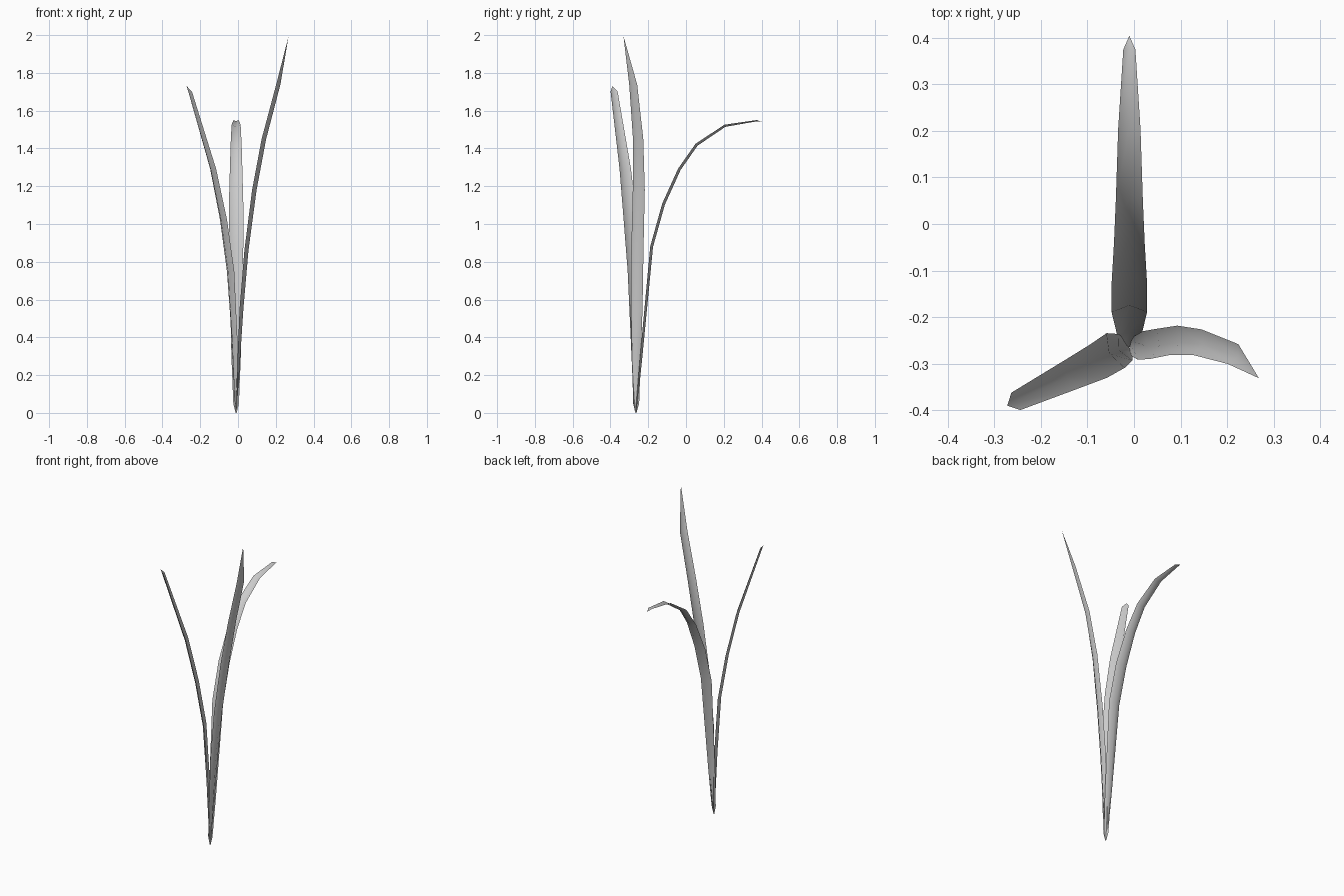
import bpy
from math import cos, sin, radians
from mathutils import Vector


def blade(name, rows, tip, keel=0.015):
    """Folded leaf. Each row: centre x, y, z, half width, heading of the bend (degrees)."""
    centres = [Vector(r[:3]) for r in rows] + [Vector(tip)]
    verts, faces = [], []
    for i, (x, y, z, half, heading) in enumerate(rows):
        a = radians(heading)
        side = Vector((-sin(a), cos(a), 0))
        tangent = (centres[i + 1] - centres[max(i - 1, 0)]).normalized()
        outward = side.cross(tangent).normalized()
        depth = keel * min(1, half / 0.03)
        c = centres[i]
        verts += [c + side * half - outward * depth / 2,
                  c + outward * depth / 2,
                  c - side * half - outward * depth / 2]
    n = len(rows)
    for i in range(n - 1):
        for k in range(2):
            a = i * 3 + k
            faces.append((a, a + 1, a + 4, a + 3))
    # pointed end
    verts.append(Vector(tip))
    last = (n - 1) * 3
    faces += [(last, last + 1, n * 3), (last + 1, last + 2, n * 3)]
    mesh = bpy.data.meshes.new(name)
    mesh.from_pydata(verts, [], faces)
    for p in mesh.polygons:
        p.use_smooth = True
    obj = bpy.data.objects.new(name, mesh)
    bpy.context.collection.objects.link(obj)
    return obj


# blade arching to the back
blade("back_blade", [
    (-0.01, -0.265, 0.0, 0.003, 90),
    (-0.01, -0.260, 0.05, 0.015, 90),
    (-0.01, -0.237, 0.30, 0.025, 90),
    (-0.01, -0.182, 0.88, 0.038, 90),
    (-0.01, -0.119, 1.105, 0.038, 90),
    (-0.01, -0.035, 1.29, 0.033, 90),
    (-0.01, 0.056, 1.42, 0.029, 90),
    (-0.01, 0.206, 1.52, 0.024, 90),
    (-0.01, 0.375, 1.547, 0.013, 90),
], (-0.01, 0.404, 1.54))

# blade leaning front left
blade("left_blade", [
    (-0.01, -0.265, 0.0, 0.003, 207.5),
    (-0.013, -0.265, 0.05, 0.016, 207.5),
    (-0.025, -0.268, 0.40, 0.032, 207.5),
    (-0.046, -0.275, 0.75, 0.042, 207.5),
    (-0.083, -0.298, 1.02, 0.040, 207.5),
    (-0.138, -0.325, 1.29, 0.034, 207.5),
    (-0.258, -0.383, 1.70, 0.021, 207.5),
], (-0.272, -0.390, 1.73))

# tall blade leaning right, turning forward near the tip
blade("right_blade", [
    (-0.01, -0.265, 0.0, 0.003, 0),
    (-0.008, -0.264, 0.05, 0.016, 0),
    (0.021, -0.262, 0.55, 0.031, -10),
    (0.048, -0.259, 0.86, 0.033, -12),
    (0.091, -0.252, 1.18, 0.033, -16),
    (0.142, -0.256, 1.45, 0.029, -20),
    (0.218, -0.282, 1.735, 0.024, -28),
], (0.268, -0.331, 1.995))
